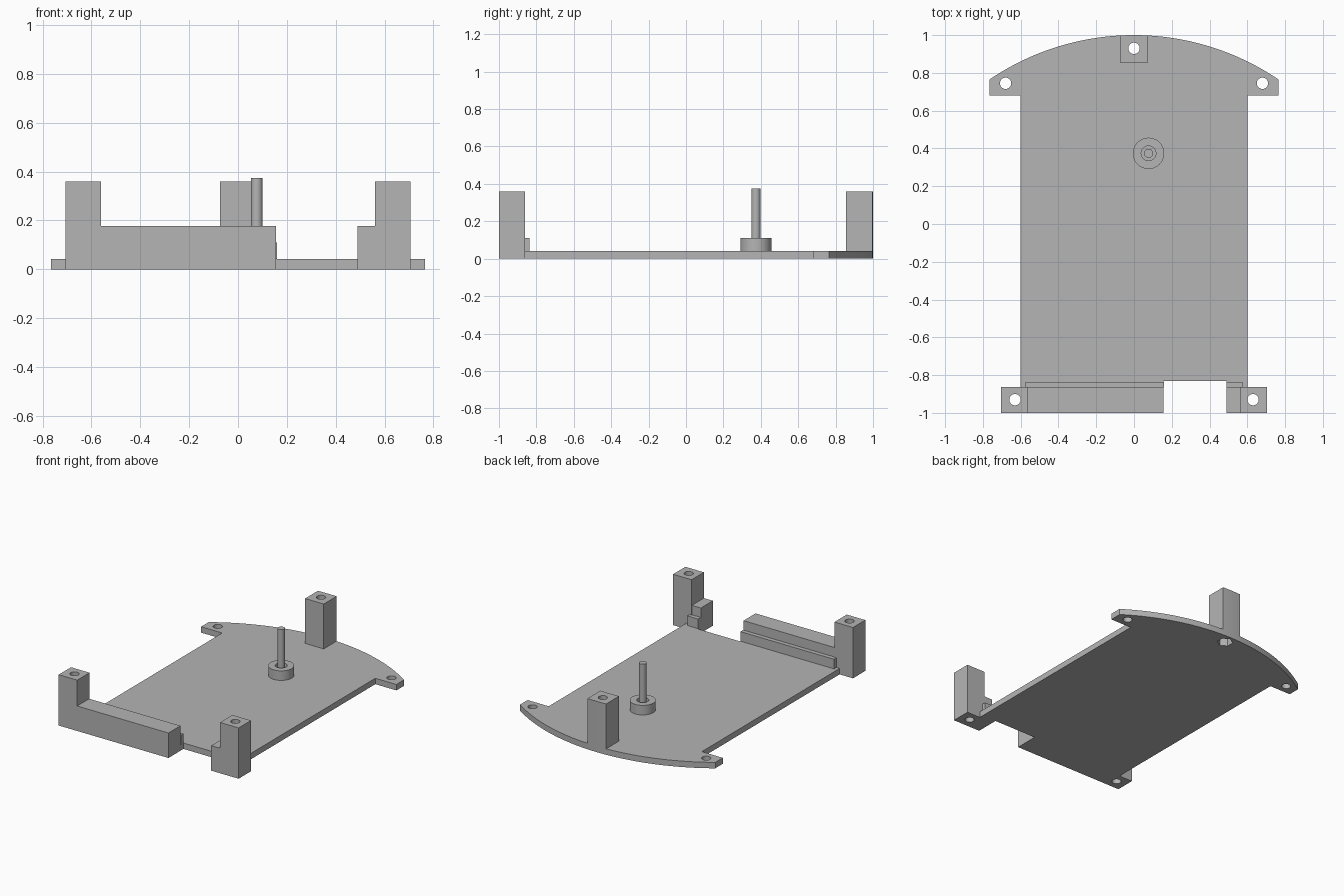
import bpy, bmesh, math

if "Cube" in bpy.data.objects:
    bpy.data.objects.remove(bpy.data.objects["Cube"], do_unlink=True)

grey = bpy.data.materials.new("plain_grey")
grey.use_nodes = True
grey.diffuse_color = (0.46, 0.46, 0.46, 1)
grey.node_tree.nodes["Principled BSDF"].inputs["Base Color"].default_value = (0.46, 0.46, 0.46, 1)

T = 0.042          # plate thickness
POST_TOP = 0.36
HOLE_R = 0.03
EAR_X, LUG_X, BACK_Y, FRONT_Y = 0.765, 0.705, 0.765, -1.0
SAG = 1 - BACK_Y
ARC_R = (EAR_X ** 2 + SAG ** 2) / (2 * SAG)


def prism(name, outline, z0, z1):
    """Extrude a flat outline from z0 to z1."""
    bm = bmesh.new()
    face = bm.faces.new([bm.verts.new((x, y, z0)) for x, y in outline])
    out = bmesh.ops.extrude_face_region(bm, geom=[face])
    verts = [v for v in out["geom"] if isinstance(v, bmesh.types.BMVert)]
    bmesh.ops.translate(bm, verts=verts, vec=(0, 0, z1 - z0))
    bmesh.ops.recalc_face_normals(bm, faces=bm.faces)
    mesh = bpy.data.meshes.new(name)
    bm.to_mesh(mesh)
    bm.free()
    mesh.materials.append(grey)
    ob = bpy.data.objects.new(name, mesh)
    bpy.context.collection.objects.link(ob)
    return ob


def box(name, x0, x1, y0, y1, z0, z1):
    return prism(name, [(x0, y0), (x1, y0), (x1, y1), (x0, y1)], z0, z1)


def ring(x, y, r, n=32, start=0.0):
    steps = [start + math.tau * i / n for i in range(n)]
    return [(x + r * math.cos(a), y + r * math.sin(a)) for a in steps]


def back_arc(half_width, n):
    """Points along the curved back edge, from +x to -x."""
    xs = [half_width * (1 - 2 * i / n) for i in range(n + 1)]
    return [(x, 1 - ARC_R + math.sqrt(ARC_R ** 2 - x * x)) for x in xs]


def cut(ob, outline, z0=-0.1, z1=0.6):
    """Cut a prism-shaped hole out of a part."""
    cutter = prism("cutter", outline, z0, z1)
    cutter.hide_render = True
    mod = ob.modifiers.new("hole", "BOOLEAN")
    mod.operation, mod.solver, mod.object = "DIFFERENCE", "EXACT", cutter
    bpy.context.view_layer.objects.active = ob
    bpy.ops.object.modifier_apply(modifier=mod.name)
    bpy.data.objects.remove(cutter, do_unlink=True)


# Base plate: front lugs, notch, side ears and curved back in one outline
N0, N1, NY = 0.155, 0.49, -0.832
plate = prism("base_plate", [
    (-LUG_X, FRONT_Y), (N0, FRONT_Y), (N0, NY), (N1, NY), (N1, FRONT_Y),
    (LUG_X, FRONT_Y), (LUG_X, -0.862), (0.6, -0.862), (0.6, 0.68), (EAR_X, 0.68),
    *back_arc(EAR_X, 48),
    (-EAR_X, 0.68), (-0.6, 0.68), (-0.6, -0.862), (-LUG_X, -0.862)], 0, T)

# Corner posts, with walls and lower ledges running in from them
for side, s in (("left", 1), ("right", -1)):
    x0, x1 = sorted((s * 0.56, s * LUG_X))
    post = box(f"front_{side}_post", x0, x1, FRONT_Y, -0.862, T, POST_TOP)
    hole = ring(s * 0.63, -0.93, HOLE_R)
    cut(post, hole)
    cut(plate, hole)
    cut(plate, ring(s * 0.68, 0.745, HOLE_R))

for side, x0, x1, ledge0, ledge1 in (("right", -0.56, N0, -0.575, N0 + 0.004),
                                     ("left", N1, 0.56, N1, 0.575)):
    box(f"front_{side}_wall", x0, x1, FRONT_Y, -0.866, T, 0.177)
    box(f"front_{side}_ledge", ledge0, ledge1, -0.866, -0.836, T, 0.11)

# Back post, following the curved edge, with a hexagonal nut pocket below
back = prism("back_post", [(-0.073, 0.855), (0.073, 0.855), *back_arc(0.073, 6)], T, POST_TOP)
nut = ring(0, 0.93, 0.052, 6, math.pi / 2)
cut(back, ring(0, 0.93, HOLE_R))
cut(back, nut, -0.1, 0.1)
cut(plate, nut)

# Hollow boss with a pin standing in it
PX, PY = 0.077, 0.374
boss = prism("pin_boss", ring(PX, PY, 0.083, 48), T, 0.11)
cut(boss, ring(PX, PY, 0.039))
prism("pin", ring(PX, PY, 0.024), T, 0.374)

# Smooth the round walls, keep the edges sharp
bpy.ops.object.select_all(action="DESELECT")
for ob in bpy.context.collection.objects:
    if ob.type == "MESH" and grey.name in ob.data.materials:
        ob.select_set(True)
        bpy.context.view_layer.objects.active = ob
bpy.ops.object.shade_smooth_by_angle(angle=math.radians(30))
